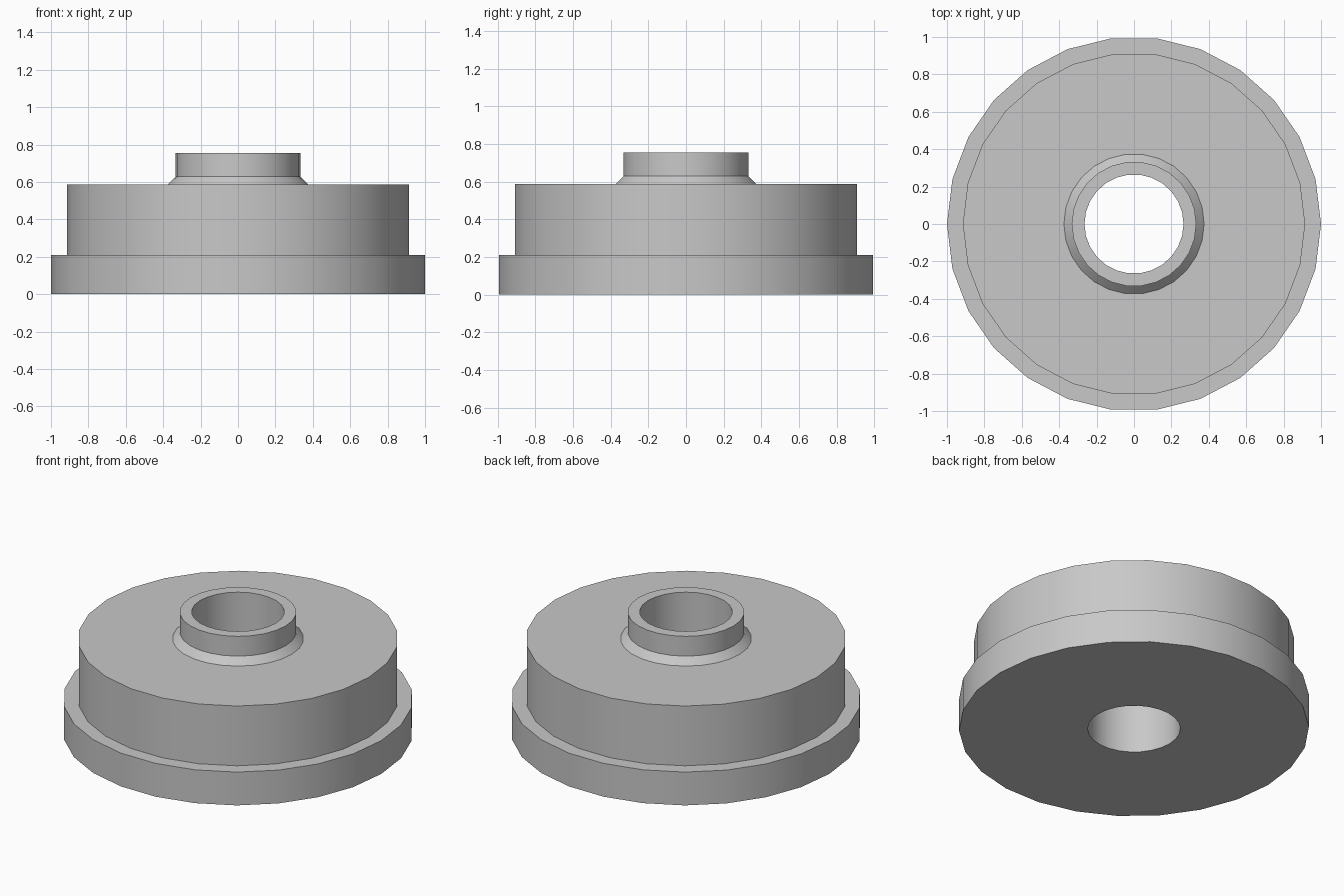
import bpy
import bmesh
from math import cos, sin, tau, radians

cube = bpy.data.objects.get("Cube")
if cube:
    bpy.data.objects.remove(cube, do_unlink=True)

SIDES = 26

# Plain grey finish
grey = bpy.data.materials.new("plain_grey")
grey.use_nodes = True
grey.diffuse_color = (0.58, 0.58, 0.58, 1)
grey.node_tree.nodes["Principled BSDF"].inputs["Base Color"].default_value = grey.diffuse_color


def lathe(name, profile):
    """Turn a closed (radius, height) profile around the z axis."""
    bm = bmesh.new()
    rings = [[bm.verts.new((r * cos(tau * i / SIDES), r * sin(tau * i / SIDES), z))
              for i in range(SIDES)] for r, z in profile]
    for a, b in zip(rings, rings[1:] + rings[:1]):
        for i in range(SIDES):
            j = (i + 1) % SIDES
            bm.faces.new((a[i], a[j], b[j], b[i]))
    bmesh.ops.recalc_face_normals(bm, faces=bm.faces)
    mesh = bpy.data.meshes.new(name)
    bm.to_mesh(mesh)
    bm.free()
    mesh.materials.append(grey)
    obj = bpy.data.objects.new(name, mesh)
    bpy.context.collection.objects.link(obj)
    bpy.ops.object.select_all(action='DESELECT')
    obj.select_set(True)
    bpy.context.view_layer.objects.active = obj
    bpy.ops.object.shade_smooth_by_angle(angle=radians(30))
    return obj


# One watertight turned piece: flange, drum, chamfered collar and through bore
lathe("flanged_hub", [
    (0.265, 0.0), (1.0, 0.0), (1.0, 0.21),      # flange
    (0.915, 0.21), (0.915, 0.587),              # drum
    (0.375, 0.587), (0.333, 0.63),              # chamfer
    (0.333, 0.755), (0.265, 0.755),             # collar and bore
])
